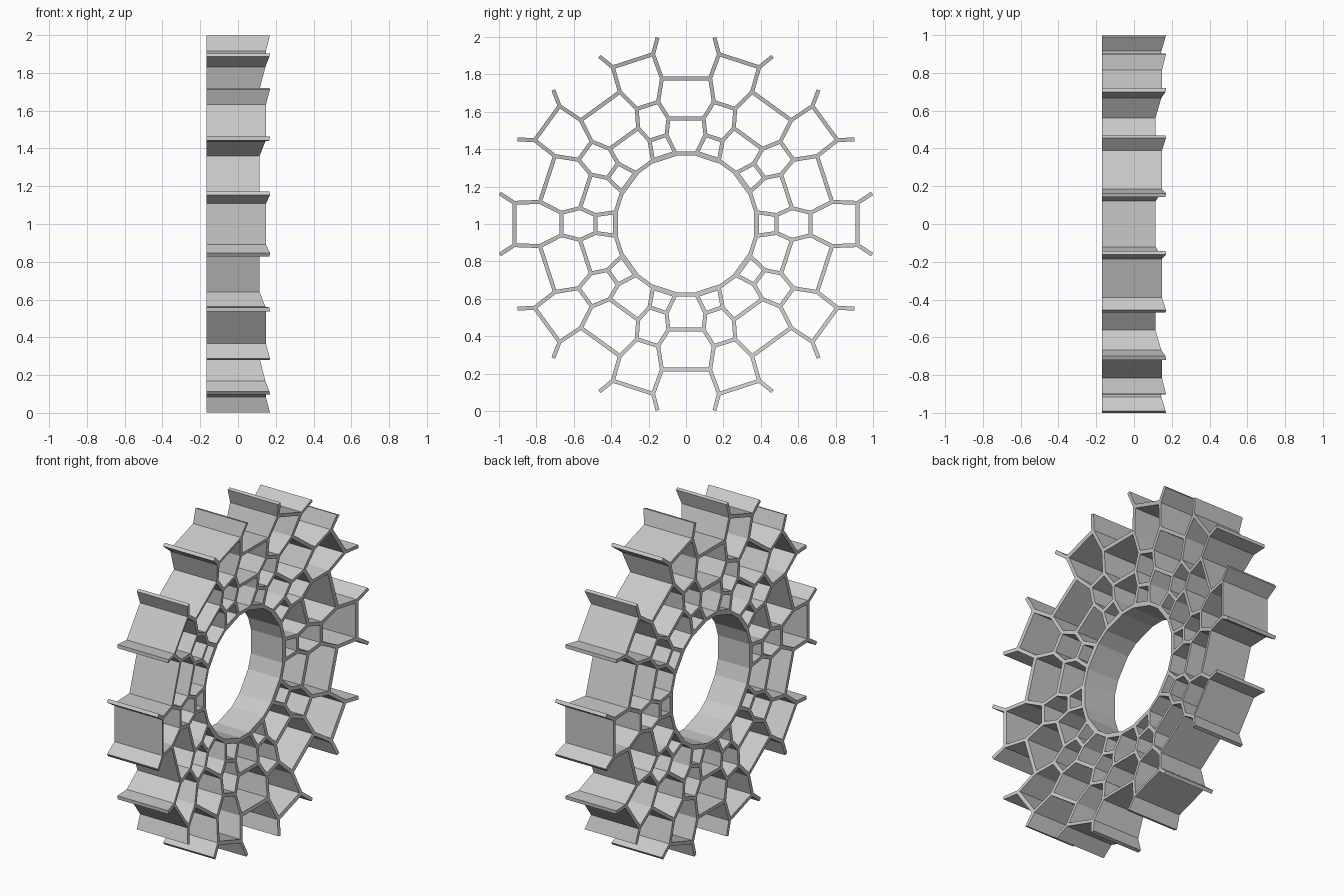
import bpy, bmesh
from math import cos, sin, atan2, pi, hypot
from mathutils import Vector

cube = bpy.data.objects.get("Cube")
if cube:
    bpy.data.objects.remove(cube, do_unlink=True)

SECTORS = 10
BACK = -0.168
HALF_WALL, HALF_HUB = 0.0105, 0.014

# One sector: node positions as (radial, sideways); mirrored and repeated
NODES = {
    "tip": (0.994, 0.163), "outer": (0.917, 0.113), "shoulder": (0.78, 0.118),
    "hex_out": (0.666, 0.06), "hex_mid": (0.566, 0.085), "hex_in": (0.484, 0.048),
    "hub": (0.376, 0.063),
}
CHAIN = list(NODES)                              # walls running inward
ACROSS = ["outer", "hex_out", "hex_in", "hub"]   # walls inside a sector
BETWEEN = ["shoulder", "hex_mid", "hub"]         # walls to the next sector


def front_x(r):
    """Shallow dished front surface."""
    return 0.023 + 0.143 * r * r


# Wall network
pos, links = {}, {}


def link(a, b, half=HALF_WALL):
    links.setdefault(a, {})[b] = half
    links.setdefault(b, {})[a] = half


for k in range(SECTORS):
    turn = 2 * pi * k / SECTORS
    for name, (u, v) in NODES.items():
        for side in (-1, 1):
            ang = turn + side * atan2(v, u)
            r = hypot(u, v)
            pos[name, k, side] = Vector((r * cos(ang), r * sin(ang)))
    for side in (-1, 1):
        for a, b in zip(CHAIN, CHAIN[1:]):
            link((a, k, side), (b, k, side))
    for name in ACROSS:
        link((name, k, -1), (name, k, 1), HALF_HUB if name == "hub" else HALF_WALL)
    for name in BETWEEN:
        link((name, k, 1), (name, (k + 1) % SECTORS, -1))


def cross(a, b):
    return a.x * b.y - a.y * b.x


def left_of(d):
    return Vector((-d.y, d.x))


# Mitred plan of the walls, drawn flat on the back plane
bm = bmesh.new()


def vert(p):
    return bm.verts.new((BACK, p.x, p.y + 1))


left, right = {}, {}     # corner on each side of a wall, leaving its node
for n, nbrs in links.items():
    p = pos[n]
    ways = {m: (pos[m] - p).normalized() for m in nbrs}
    order = sorted(nbrs, key=lambda m: atan2(ways[m].y, ways[m].x))
    if len(order) == 1:
        m = order[0]
        off = left_of(ways[m]) * nbrs[m]
        left[n, m], right[n, m] = vert(p + off), vert(p - off)
        continue
    corners = []
    for m, q in zip(order, order[1:] + order[:1]):
        d, e = ways[m], ways[q]
        a = p + left_of(d) * nbrs[m]
        b = p - left_of(e) * nbrs[q]
        c = vert(a + d * (cross(b - a, e) / cross(d, e)))
        left[n, m] = right[n, q] = c
        corners.append(c)
    bm.faces.new(corners)
for n, nbrs in links.items():
    for m in nbrs:
        if n < m:
            bm.faces.new((right[n, m], right[m, n].link_faces and left[m, n] or left[m, n],
                          right[m, n], left[n, m]))

# Extrude to the dished front
ext = bmesh.ops.extrude_face_region(bm, geom=bm.faces[:])
for v in ext["geom"]:
    if isinstance(v, bmesh.types.BMVert):
        v.co.x = front_x(hypot(v.co.y, v.co.z - 1))
bmesh.ops.recalc_face_normals(bm, faces=bm.faces[:])

mesh = bpy.data.meshes.new("honeycomb_wheel")
bm.to_mesh(mesh)
bm.free()
wheel = bpy.data.objects.new("honeycomb_wheel", mesh)
bpy.context.scene.collection.objects.link(wheel)

# Material
grey = bpy.data.materials.new("plain_grey")
grey.use_nodes = True
colour = (0.58, 0.58, 0.58, 1)
grey.diffuse_color = colour
grey.node_tree.nodes["Principled BSDF"].inputs["Base Color"].default_value = colour
mesh.materials.append(grey)
